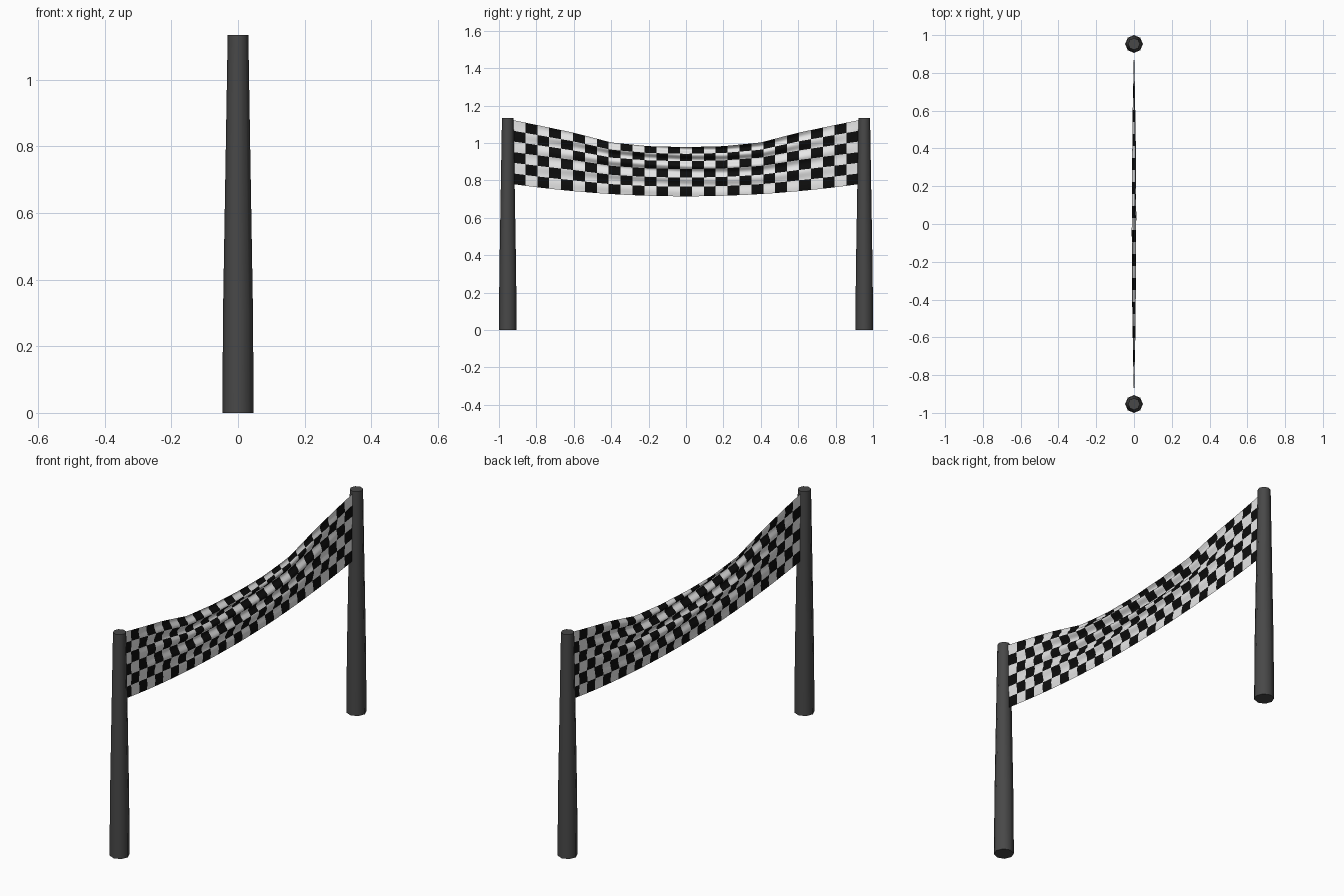
import bpy, bmesh, math

cube = bpy.data.objects.get("Cube")
if cube:
    bpy.data.objects.remove(cube, do_unlink=True)


def material(name, value, rough=0.8):
    mat = bpy.data.materials.new(name)
    mat.use_nodes = True
    color = (value, value, value, 1)
    mat.diffuse_color = color
    bsdf = mat.node_tree.nodes["Principled BSDF"]
    bsdf.inputs["Base Color"].default_value = color
    bsdf.inputs["Roughness"].default_value = rough
    return mat


def finish(name, bm, mats, angle):
    mesh = bpy.data.meshes.new(name)
    bm.to_mesh(mesh)
    bm.free()
    for mat in mats:
        mesh.materials.append(mat)
    obj = bpy.data.objects.new(name, mesh)
    bpy.context.collection.objects.link(obj)
    bpy.ops.object.select_all(action='DESELECT')
    obj.select_set(True)
    bpy.context.view_layer.objects.active = obj
    bpy.ops.object.shade_smooth_by_angle(angle=math.radians(angle))
    return obj


pole_gray = material("dark gray", 0.065)
white = material("cloth white", 0.8)
black = material("cloth black", 0.004)

# Tapered octagonal poles, with a slightly straighter foot
POLE_Y = 0.953
POLE_RINGS = [(0, 0.047), (0.3, 0.045), (1.135, 0.031)]
SIDES = 8


def pole(name, y):
    bm = bmesh.new()
    rings = []
    for z, r in POLE_RINGS:
        rings.append([bm.verts.new((r * math.cos(math.tau * i / SIDES),
                                    y + r * math.sin(math.tau * i / SIDES), z))
                      for i in range(SIDES)])
    for low, high in zip(rings, rings[1:]):
        for i in range(SIDES):
            j = (i + 1) % SIDES
            bm.faces.new((low[i], low[j], high[j], high[i]))
    bm.faces.new(rings[0][::-1])
    bm.faces.new(rings[-1])
    finish(name, bm, [pole_gray], 50)


pole("front_pole", -POLE_Y)
pole("back_pole", POLE_Y)

# Sagging chequered banner, with slack cloth gathered in horizontal folds
HALF = 0.922
COLS, ROWS = 29, 6
SUB_Y, SUB_Z = 3, 6
TOP = [(0, 0.978), (0.2, 0.983), (0.4, 1.003), (0.6, 1.055), (HALF, 1.122)]


def top_edge(y):
    y = abs(y)
    for (y0, z0), (y1, z1) in zip(TOP, TOP[1:]):
        if y <= y1 + 1e-6:
            return z0 + (z1 - z0) * (y - y0) / (y1 - y0)
    return TOP[-1][1]


def cloth_point(u, v):
    y = HALF * (2 * u - 1)
    slack = 1 - (y / HALF) ** 2
    bottom = 0.78 - 0.065 * slack
    # rows bunch together towards the top of the sag
    t = v + 0.22 * slack * v * (1 - v)
    z = bottom + (top_edge(y) - bottom) * t
    fold = math.sin(math.tau * 4 * v + 0.9 * math.sin(4 * y))
    x = 0.012 * slack * min(1, 0.15 + 1.6 * v) * fold
    return x, y, z


bm = bmesh.new()
nu, nv = COLS * SUB_Y, ROWS * SUB_Z
grid = [[bm.verts.new(cloth_point(i / nu, j / nv)) for j in range(nv + 1)]
        for i in range(nu + 1)]
for i in range(nu):
    for j in range(nv):
        face = bm.faces.new((grid[i][j], grid[i + 1][j],
                             grid[i + 1][j + 1], grid[i][j + 1]))
        face.material_index = (i // SUB_Y + j // SUB_Z) % 2
finish("chequered_banner", bm, [black, white], 180)
